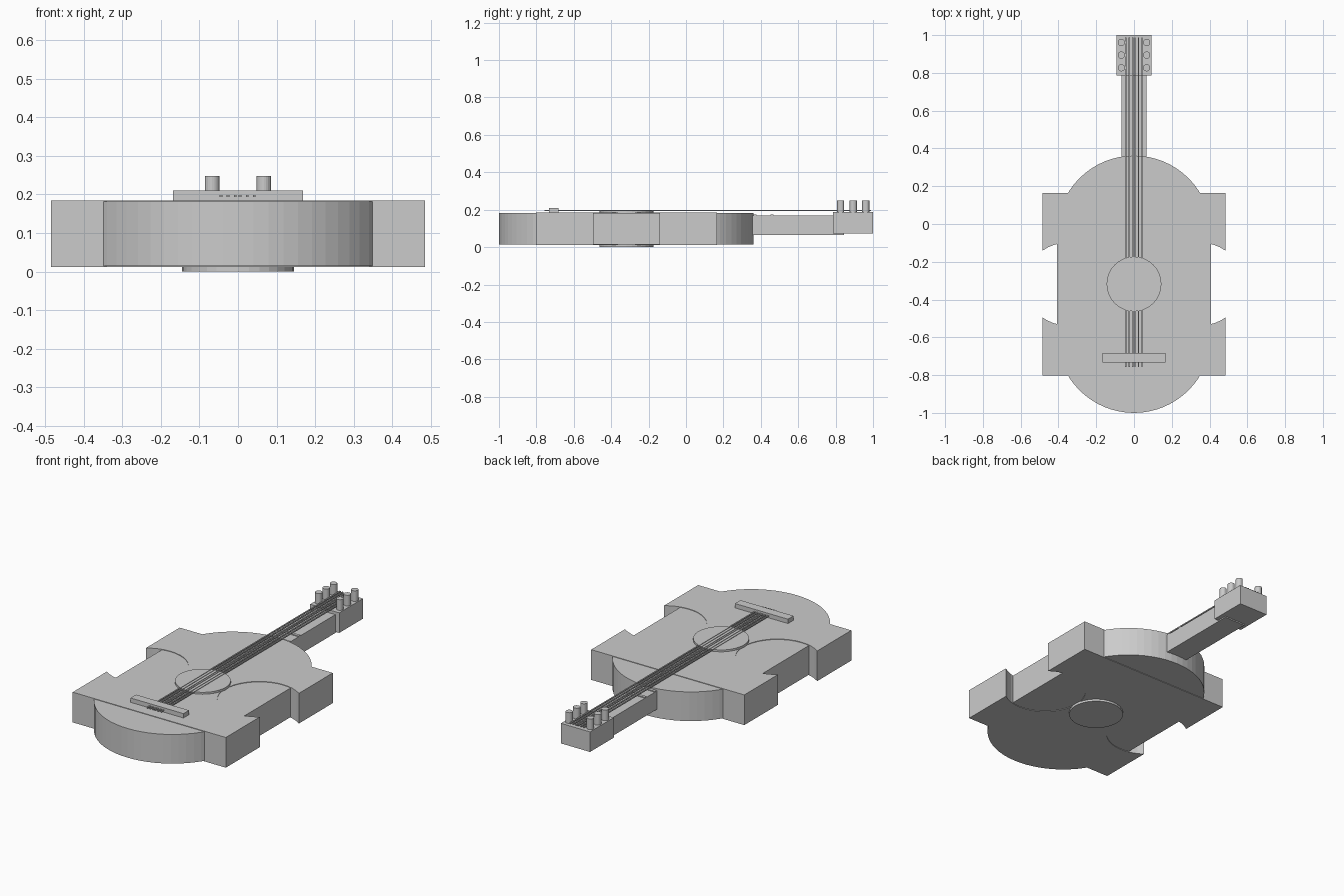
import bpy, bmesh, math
from mathutils import Matrix

if "Cube" in bpy.data.objects:
    bpy.data.objects.remove(bpy.data.objects["Cube"])


def finish(name, bm):
    mesh = bpy.data.meshes.new(name)
    bmesh.ops.recalc_face_normals(bm, faces=bm.faces)
    bm.to_mesh(mesh)
    bm.free()
    ob = bpy.data.objects.new(name, mesh)
    bpy.context.collection.objects.link(ob)
    return ob


def box(name, x0, x1, y0, y1, z0, z1):
    bm = bmesh.new()
    m = Matrix.Translation(((x0 + x1) / 2, (y0 + y1) / 2, (z0 + z1) / 2))
    bmesh.ops.create_cube(bm, size=1, matrix=m @ Matrix.Diagonal((x1 - x0, y1 - y0, z1 - z0, 1)))
    return finish(name, bm)


def prism(name, outline, z0, z1):
    bm = bmesh.new()
    face = bm.faces.new([bm.verts.new((x, y, z0)) for x, y in outline])
    top = bmesh.ops.extrude_face_region(bm, geom=[face])["geom"]
    verts = [v for v in top if isinstance(v, bmesh.types.BMVert)]
    bmesh.ops.translate(bm, verts=verts, vec=(0, 0, z1 - z0))
    return finish(name, bm)


def arc(cx, cy, r, a0, a1, n):
    return [(cx + r * math.cos(math.radians(a0 + (a1 - a0) * i / n)),
             cy + r * math.sin(math.radians(a0 + (a1 - a0) * i / n))) for i in range(n + 1)]


def disc(name, cx, cy, r, z0, z1, n=32):
    return prism(name, arc(cx, cy, r, 0, 360, n)[:-1], z0, z1)


# Rounded inner body
prism("rounded_body", arc(0, -0.046, 0.408, 0, 180, 32) + arc(0, -0.592, 0.408, 180, 360, 32),
      0.015, 0.182)

# Square body with a round waist cut on each side
r, cx, cy = 0.218, 0.357, -0.318
a = math.degrees(math.acos((0.485 - cx) / r))
right = arc(cx, cy, r, 360 - a, a, 28)
left = [(-x, y) for x, y in reversed(right)]
prism("square_body", [(-0.485, -0.803), (0.485, -0.803)] + right +
      [(0.485, 0.165), (-0.485, 0.165)] + left, 0.012, 0.185)

# Sound hole disc and bridge
disc("sound_hole", 0, -0.318, 0.145, 0, 0.196)
box("bridge", -0.168, 0.168, -0.733, -0.683, 0.18, 0.21)

# Neck, frets and headstock
box("neck", -0.067, 0.067, 0.2, 0.845, 0.065, 0.17)
for y in (0.37, 0.46):
    box("fret", -0.067, 0.067, y - 0.008, y + 0.008, 0.165, 0.175)
box("headstock", -0.092, 0.092, 0.785, 1.0, 0.072, 0.187)

# Tuning pegs
for s in (-1, 1):
    for y in (0.827, 0.894, 0.961):
        disc("tuning_peg", s * 0.067, y, 0.019, 0.15, 0.248, 20)

# Strings
for x in (-0.044, -0.026, -0.007, 0.005, 0.024, 0.042):
    box("string", x - 0.0035, x + 0.0035, -0.757, 0.988, 0.193, 0.199)
